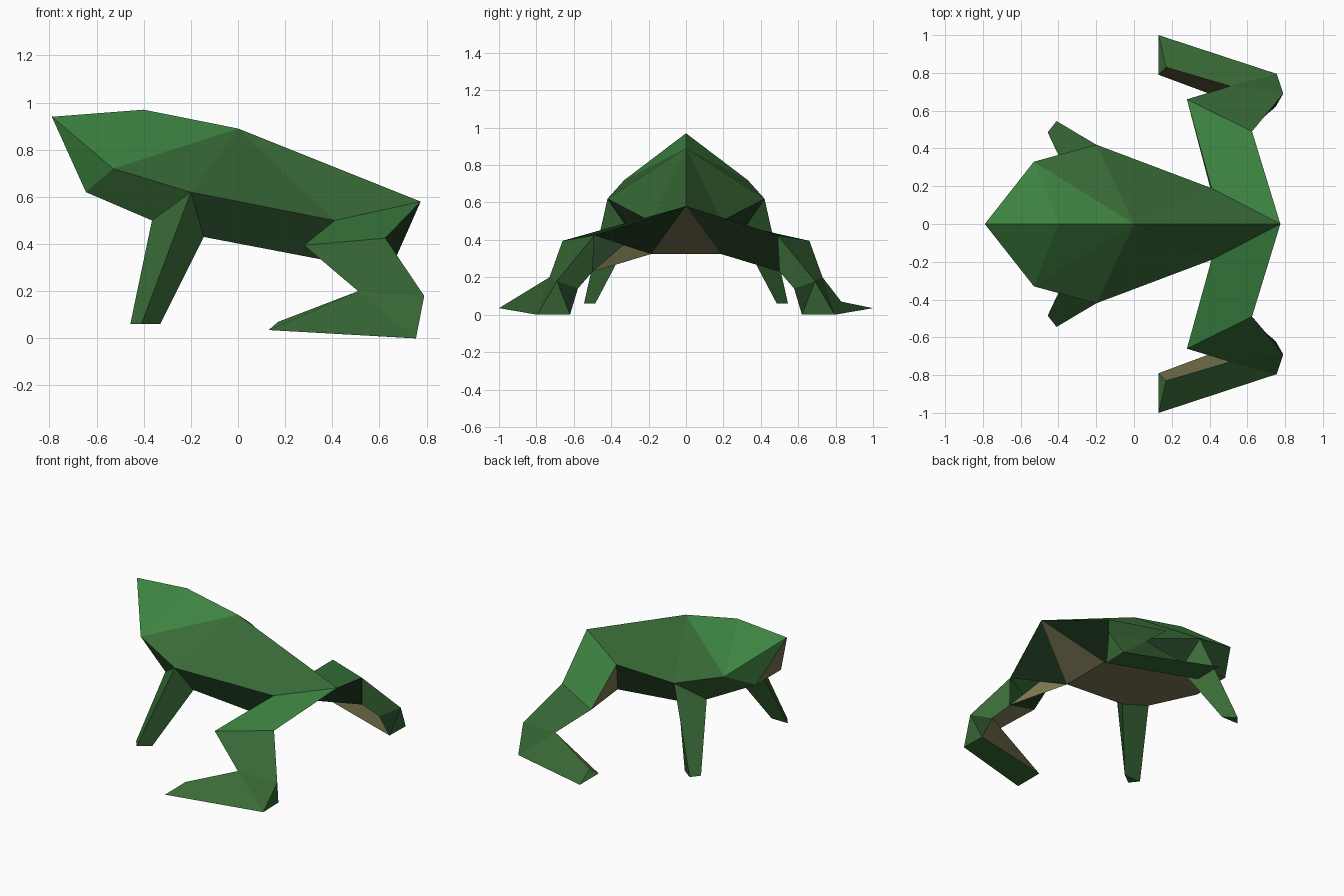
import bpy
from mathutils import Vector

cube = bpy.data.objects.get("Cube")
if cube:
    bpy.data.objects.remove(cube, do_unlink=True)


def make_material(name, rgb):
    m = bpy.data.materials.new(name)
    m.use_nodes = True
    m.diffuse_color = (*rgb, 1)
    bsdf = next(n for n in m.node_tree.nodes if n.type == 'BSDF_PRINCIPLED')
    bsdf.inputs["Base Color"].default_value = (*rgb, 1)
    bsdf.inputs["Roughness"].default_value = 0.9
    return m


BRIGHT, GREEN, DARK, TAN = range(4)
MATERIALS = [make_material("bright_green", (0.046, 0.225, 0.052)),
             make_material("skin_green", (0.040, 0.142, 0.037)),
             make_material("shadow_green", (0.016, 0.048, 0.017)),
             make_material("belly_tan", (0.19, 0.175, 0.08))]

# Named corner points: the midline, then the +y half
MID = {
    "nose": (-0.79, 0, 0.94), "crown": (-0.40, 0, 0.97),
    "back": (0.0, 0, 0.89), "rump": (0.775, 0, 0.58),
}
SIDE = {
    # body
    "cheek": (-0.53, 0.33, 0.72), "chin": (-0.645, 0.14, 0.62),
    "shoulder": (-0.20, 0.42, 0.62), "chest": (-0.365, 0.29, 0.50),
    "belly": (-0.145, 0.29, 0.43),
    "hip": (0.41, 0.19, 0.50), "groin": (0.405, 0.185, 0.325),
    # front foot
    "paw_out": (-0.41, 0.545, 0.06), "paw_front": (-0.457, 0.485, 0.06),
    "paw_back": (-0.33, 0.485, 0.06),
    # knee
    "knee_back": (0.625, 0.49, 0.425), "knee_front": (0.28, 0.66, 0.395),
    "knee_low": (0.62, 0.50, 0.23),
    # ankle and hind foot
    "ankle_out": (0.79, 0.69, 0.18), "ankle_front": (0.51, 0.73, 0.20),
    "ankle_in": (0.70, 0.578, 0.14),
    "heel_out": (0.755, 0.795, 0.0), "heel_in": (0.75, 0.62, 0.0),
    "toe_out": (0.13, 1.0, 0.035), "toe_in": (0.13, 0.79, 0.035),
    "toe_top": (0.17, 0.83, 0.07),
}


def point(name, side):
    if name in MID:
        return Vector(MID[name])
    x, y, z = SIDE[name]
    return Vector((x, y * side, z))


def build(name, faces):
    """faces: list of (points, material index); each is turned outward."""
    corners = {tuple(p) for pts, _ in faces for p in pts}
    centre = sum((Vector(c) for c in corners), Vector()) / len(corners)
    verts, polys = [], []
    for pts, _ in faces:
        normal = Vector()
        for a, b in zip(pts, pts[1:] + pts[:1]):
            normal += (a - centre).cross(b - centre)
        middle = sum(pts, Vector()) / len(pts)
        if normal.dot(middle - centre) < 0:
            pts = pts[::-1]
        for p in pts:
            if tuple(p) not in verts:
                verts.append(tuple(p))
        polys.append([verts.index(tuple(p)) for p in pts])
    mesh = bpy.data.meshes.new(name)
    mesh.from_pydata(verts, [], polys)
    for m in MATERIALS:
        mesh.materials.append(m)
    for poly, (_, index) in zip(mesh.polygons, faces):
        poly.material_index = index
    mesh.update()
    obj = bpy.data.objects.new(name, mesh)
    bpy.context.collection.objects.link(obj)


def half(side, groups):
    """Turn {material: strings of corner names} into faces for one side."""
    return [([point(n, side) for n in line.split()], index)
            for index, lines in groups.items() for line in lines]


# Body: both halves, then the faces that span the midline
body = []
for side in (1, -1):
    body += half(side, {
        BRIGHT: ["nose crown cheek", "crown back cheek", "nose cheek chin"],
        GREEN: ["back cheek shoulder", "back shoulder hip", "back hip rump",
                "cheek chin chest shoulder"],
        DARK: ["shoulder belly groin hip"]})
for a, b in (("chin", "chest"), ("chest", "belly"), ("belly", "groin")):
    body.append(([point(a, 1), point(b, 1), point(b, -1), point(a, -1)], TAN))
for tip, corner in (("nose", "chin"), ("rump", "groin")):
    body.append(([point(tip, 1), point(corner, 1), point(corner, -1)], TAN))
build("body", body)

# Legs, mirrored in y
for side, label in ((1, "back"), (-1, "front")):
    build("foreleg_" + label, half(side, {GREEN: [
        "shoulder chest paw_front paw_out", "shoulder paw_out paw_back belly",
        "chest belly paw_back paw_front", "paw_out paw_front paw_back"]}))

    # The thigh on the -y side is left open below its rear face
    if side > 0:
        rear = ["rump groin knee_low knee_back"]
        under = ["hip groin knee_front", "groin knee_low knee_front"]
    else:
        rear = ["rump groin knee_back", "hip knee_low knee_front"]
        under = ["hip groin knee_low"]
    build("thigh_" + label, half(side, {
        BRIGHT: ["rump hip knee_front knee_back"], DARK: rear, TAN: under}))

    build("shin_" + label, half(side, {
        GREEN: ["knee_back knee_front ankle_front ankle_out",
                "knee_back ankle_out ankle_in knee_low"],
        TAN: ["knee_front knee_low ankle_in ankle_front"]}))

    build("hind_foot_" + label, half(side, {
        GREEN: ["ankle_out ankle_front heel_out",
                "ankle_front toe_top toe_out heel_out",
                "ankle_out heel_out heel_in",
                "heel_out toe_out toe_in heel_in", "toe_out toe_top toe_in"],
        DARK: ["ankle_out heel_in ankle_in"],
        TAN: ["ankle_front ankle_in heel_in toe_in toe_top"]}))
